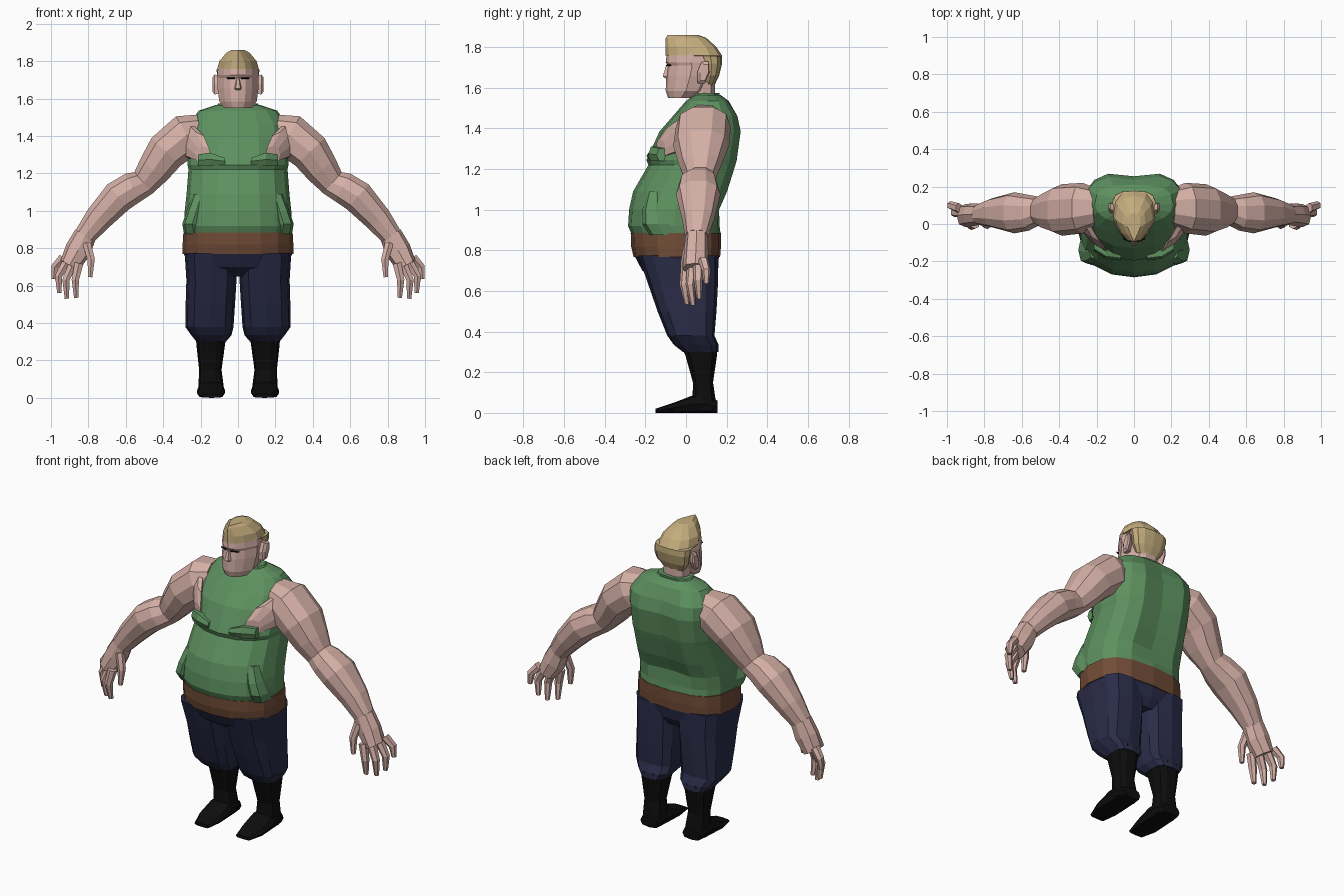
import bpy, bmesh
from math import sin, cos, pi, copysign
from mathutils import Vector

cube = bpy.data.objects.get("Cube")
if cube:
    bpy.data.objects.remove(cube)


def material(name, color):
    m = bpy.data.materials.new(name)
    m.use_nodes = True
    m.diffuse_color = (*color, 1)
    bsdf = next(n for n in m.node_tree.nodes if n.type == 'BSDF_PRINCIPLED')
    bsdf.inputs["Base Color"].default_value = (*color, 1)
    bsdf.inputs["Roughness"].default_value = 0.8
    return m


skin = material("skin", (0.66, 0.43, 0.38))
green = material("green cloth", (0.11, 0.28, 0.115))
brown = material("brown leather", (0.165, 0.072, 0.038))
navy = material("navy cloth", (0.023, 0.025, 0.065))
black = material("black leather", (0.004, 0.004, 0.004))
blond = material("blond hair", (0.56, 0.42, 0.21))


def power(v, p):
    return copysign(abs(v) ** p, v) if abs(v) > 1e-6 else 0


def oval(center, u, v, n=8, p=0.8, p_plus=None, taper=0):
    """Rounded polygon around center; p_plus shapes the +v half, taper narrows the -v half."""
    pts = []
    for i in range(n):
        c, s = cos(2 * pi * i / n), sin(2 * pi * i / n)
        e = p_plus if p_plus and s > 0 else p
        a, b = power(c, e), power(s, e)
        pts.append(Vector(center) + Vector(u) * a * (1 - taper * max(0, -b)) + Vector(v) * b)
    return pts


def level(z, x0, x1, y0, y1, **kw):
    """Horizontal outline at height z."""
    return oval(((x0 + x1) / 2, (y0 + y1) / 2, z), ((x1 - x0) / 2, 0, 0), (0, (y1 - y0) / 2, 0), **kw)


def loft(name, rings, mat, side=1):
    """Skin a closed tube over the outlines."""
    bm = bmesh.new()
    rows = [[bm.verts.new((p.x * side, p.y, p.z)) for p in r] for r in rings]
    n = len(rows[0])
    for a, b in zip(rows, rows[1:]):
        for i in range(n):
            j = (i + 1) % n
            bm.faces.new((a[i], a[j], b[j], b[i]))
    bm.faces.new(rows[0])
    bm.faces.new(rows[-1])
    bmesh.ops.recalc_face_normals(bm, faces=bm.faces)
    me = bpy.data.meshes.new(name)
    bm.to_mesh(me)
    bm.free()
    me.materials.append(mat)
    ob = bpy.data.objects.new(name, me)
    bpy.context.collection.objects.link(ob)
    return ob


def limb(name, path, mat, side, n=8, p=0.85):
    """Tube along points (x, y, z, depth radius, thickness radius)."""
    pts = [Vector(q[:3]) for q in path]
    rings = []
    for i, q in enumerate(path):
        d = pts[min(i + 1, len(pts) - 1)] - pts[max(i - 1, 0)]
        d.y = 0
        across = d.normalized().cross(Vector((0, 1, 0)))
        rings.append(oval(q[:3], Vector((0, q[3], 0)), across * q[4], n=n, p=p))
    return loft(name, rings, mat, side)


# Shirt with a shallow spine groove
shirt_levels = [
    (1.565, .12, .04, .17), (1.535, .21, .0, .21), (1.46, .265, -.065, .262),
    (1.385, .27, -.13, .28), (1.245, .27, -.195, .262), (1.22, .265, -.185, .255),
    (1.09, .275, -.26, .215), (1.0, .285, -.28, .175), (.92, .29, -.285, .165),
    (.88, .285, -.268, .17)]
rings = [level(z, -w, w, f, b, n=16, p=.92, p_plus=.7) for z, w, f, b in shirt_levels]
for r in rings[2:8]:
    r[4].y -= .025
loft("shirt", rings, green)
loft("collar", [level(z, -w, w, .035, .165, n=12) for z, w in ((1.54, .13), (1.575, .105))], green)

# Belt and seat of the trousers
loft("belt", [level(z, -w, w, f, b, n=16, p=.92, p_plus=.7) for z, w, f, b in
              ((.885, .292, -.272, .172), (.82, .296, -.27, .172), (.768, .296, -.258, .168))], brown)
loft("trouser_seat", [level(z, -w, w, f, b, n=16, p=.9, p_plus=.7) for z, w, f, b in
                      ((.77, .29, -.252, .163), (.7, .26, -.215, .15), (.65, .12, -.14, .12))], navy)

# Neck and head
loft("neck", [level(z, -.08, .08, .02, .145, n=10) for z in (1.5, 1.64)], skin)
loft("head", [level(z, -w, w, f, b, n=12, p=.8, taper=.4) for z, w, f, b in
              ((1.55, .075, -.088, .04), (1.585, .1, -.1, .1), (1.66, .11, -.098, .14),
               (1.71, .11, -.09, .15), (1.725, .112, -.1, .15), (1.77, .105, -.094, .15))], skin)
loft("nose", [level(z, -w, w, f, -.06, n=6) for z, w, f in
              ((1.645, .018, -.1), (1.655, .02, -.118), (1.71, .009, -.1))], skin)

# Hair: back mass below, swept-up wedge above the brow
loft("hair", [level(z, -w, w, f, b, n=12, p=.8, taper=t) for z, w, f, b, t in
              ((1.6, .06, .08, .135, 0), (1.66, .1, .08, .163, 0), (1.72, .113, .075, .178, 0),
               (1.755, .114, .06, .178, 0), (1.758, .111, -.1, .178, .4), (1.8, .1, -.1, .15, .45),
               (1.845, .062, -.1, .1, .7), (1.86, .035, -.09, .06, .8))], blond)

finger_paths = {
    "index_finger": ((.85, .0, .72), (.87, -.01, .63), (.865, .005, .535)),
    "middle_finger": ((.885, .03, .71), (.92, .02, .63), (.915, .035, .53)),
    "ring_finger": ((.92, .06, .72), (.96, .06, .65), (.955, .065, .56)),
    "little_finger": ((.935, .085, .75), (.98, .1, .70), (.987, .1, .635)),
    "thumb": ((.81, .015, .83), (.785, -.005, .74), (.79, -.01, .645))}

for side, tag in ((1, "left_"), (-1, "right_")):
    # Ear and narrow eye
    loft(tag + "ear", [oval((x, y, 1.675), (0, ry, 0), (0, .01, rz), n=6) for x, y, ry, rz in
                       ((.09, .075, .02, .05), (.125, .085, .03, .06), (.135, .09, .02, .045))], skin, side)
    loft(tag + "eye", [oval((x, y, 1.71), (0, .006, 0), (0, 0, .004), n=4) for x, y in
                       ((.015, -.094), (.06, -.076))], black, side)

    # Arm from shoulder to wrist, and chest flesh in the armhole
    limb(tag + "arm", [(.2, .09, 1.42, .1, .1), (.275, .085, 1.405, .135, .12), (.385, .075, 1.315, .138, .112),
                       (.45, .07, 1.22, .105, .095), (.505, .07, 1.15, .075, .078), (.56, .06, 1.125, .095, .088),
                       (.64, .06, 1.075, .11, .092), (.75, .06, .955, .08, .076),
                       (.82, .052, .865, .056, .06)], skin, side, n=10)
    loft(tag + "chest_flesh", [oval(c, (r, r * .6, 0), (0, 0, h), n=8) for c, r, h in
                               (((.29, .04, 1.39), .06, .1), ((.225, -.07, 1.345), .055, .075),
                                ((.185, -.125, 1.3), .04, .045))], skin, side)
    loft(tag + "chest_fold", [oval((x, y, z), (0, .03, 0), (0, 0, h), n=6) for x, y, z, h in
                              ((.07, -.165, 1.265, .02), (.15, -.155, 1.275, .04),
                               (.215, -.115, 1.27, .035))], green, side)
    # Side bulge of the shirt above the belt
    loft(tag + "flank_fold", [level(z, x0, x1, f, b, n=8) for z, x0, x1, f, b in
                              ((1.09, .15, .24, -.19, -.1), (1.0, .17, .275, -.215, -.08),
                               (.93, .19, .298, -.215, -.06), (.875, .18, .288, -.18, -.04))], green, side)

    # Hand
    limb(tag + "palm", [(.815, .052, .875, .055, .06), (.855, .05, .79, .06, .07),
                        (.9, .045, .71, .062, .055)], skin, side)
    for name, path in finger_paths.items():
        limb(tag + name, [(*q, r, r) for q, r in zip(path, (.026, .022, .013))], skin, side, n=6)

    # Trouser leg, boot shaft and foot
    loft(tag + "trouser_leg", [level(z, x0, x1, f, b, n=12, p=.65) for z, x0, x1, f, b in
                               ((.775, .004, .285, -.235, .16), (.63, .008, .276, -.185, .157),
                                (.5, .016, .28, -.14, .15), (.38, .024, .282, -.092, .14),
                                (.335, .035, .25, -.06, .16), (.3, .065, .222, -.015, .16))], navy, side)
    loft(tag + "boot", [level(z, x0, x1, f, b, n=10, p=.75) for z, x0, x1, f, b in
                        ((.335, .062, .226, -.03, .16), (.28, .07, .222, -.005, .155),
                         (.15, .088, .208, .032, .135), (.05, .075, .212, .03, .15),
                         (.015, .078, .21, .03, .15))], black, side)
    loft(tag + "foot", [oval(((x0 + x1) / 2, y, h / 2), ((x1 - x0) / 2, 0, 0), (0, 0, h / 2), n=8, p=.6)
                        for y, x0, x1, h in ((.155, .085, .2, .06), (.1, .074, .214, .09), (.03, .07, .218, .085),
                                             (-.06, .07, .22, .05), (-.15, .09, .19, .02))], black, side)
